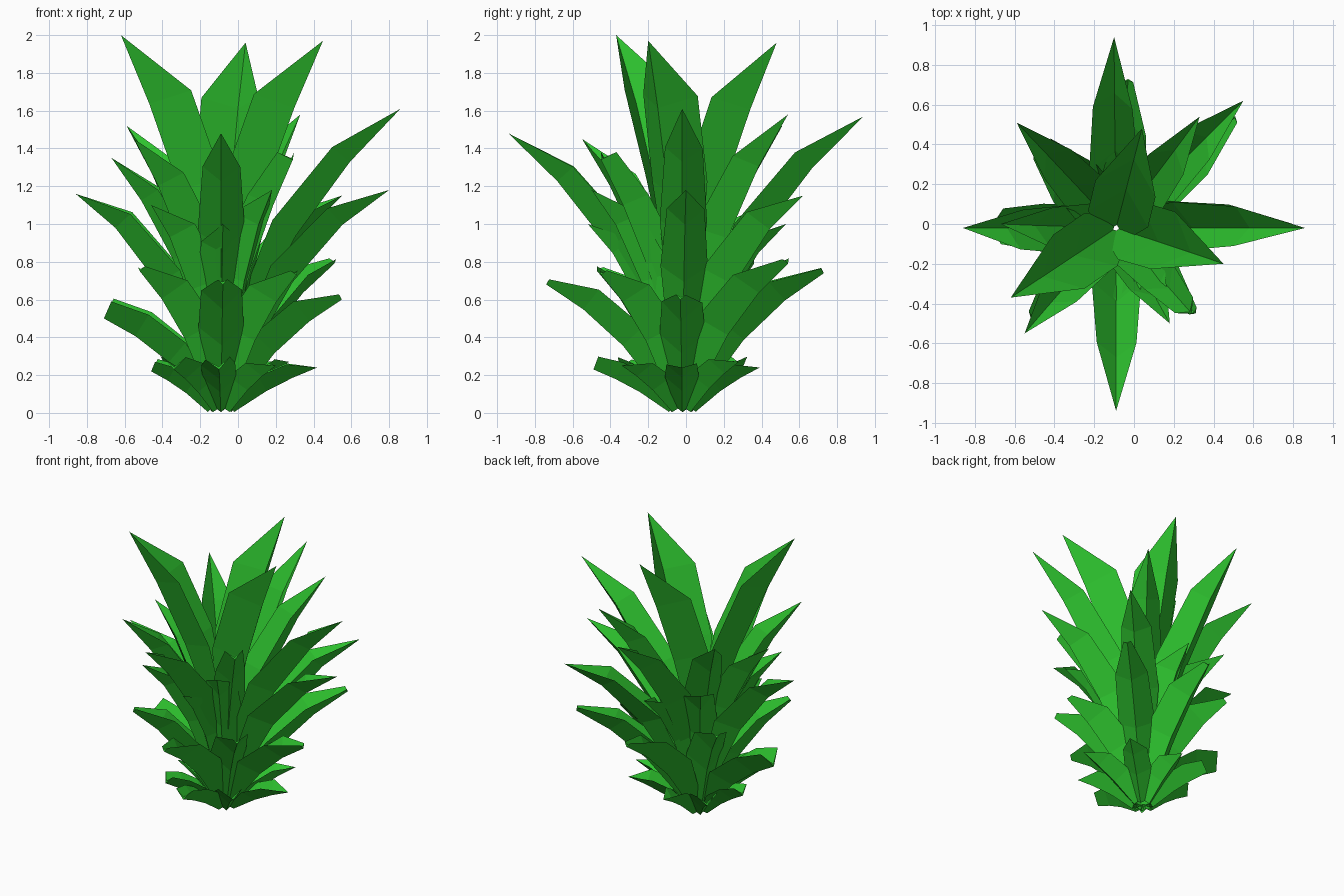
import bpy, bmesh, math, random
from mathutils import Vector, Matrix

if "Cube" in bpy.data.objects:
    bpy.data.objects.remove(bpy.data.objects["Cube"])

random.seed(4)
green = bpy.data.materials.new("leaf_green")
green.diffuse_color = (0.026, 0.53, 0.027, 1)
green.use_nodes = True
green.node_tree.nodes["Principled BSDF"].inputs["Base Color"].default_value = green.diffuse_color
AXIS = Vector((-0.09, -0.02, 0))


def add_leaf(bm, tip, base_z, base_r, width, end_w, fold, shape, arch):
    """Deeply folded low-poly leaf: thin V section, arching out to its tip."""
    tip = Vector(tip)
    out = Vector((tip.x - AXIS.x, tip.y - AXIS.y, 0))
    reach = out.length
    out.normalize()
    start = AXIS + out * base_r + Vector((0, 0, base_z))
    rise = tip.z - base_z
    ctrl = start + out * (reach - base_r) * 0.43 + Vector((0, 0, rise * arch))
    side = Vector((0, 0, 1)).cross(out)
    roll = random.uniform(-0.15, 0.15)
    rings = []
    for t, w in ((0, 0.4), (0.42, shape[0]), (0.73, shape[1]), (1, None)):
        p = start * (1 - t) ** 2 + ctrl * 2 * t * (1 - t) + tip * t * t
        tan = ((ctrl - start) * (1 - t) + (tip - ctrl) * t).normalized()
        hw = end_w if w is None else width * w
        if hw < 0.005:
            rings.append([bm.verts.new(p)])
            continue
        rot = Matrix.Rotation(roll * t, 3, tan)
        s = rot @ side
        n = rot @ tan.cross(side).normalized()
        if n.dot(out) > 0:
            n = -n
        lift = n * hw * fold
        pts = [p - s * hw + lift, p, p + s * hw + lift, p + n * 0.015]
        for q in pts:
            q.z = max(q.z, 0.0)
        rings.append([bm.verts.new(q) for q in pts])
    for a, b in zip(rings, rings[1:]):
        for i in range(4):
            j = (i + 1) % 4
            if len(b) == 1:
                bm.faces.new((a[i], a[j], b[0]))
            else:
                bm.faces.new((a[i], a[j], b[j], b[i]))
    for r in (rings[0], rings[-1]):
        if len(r) == 4:
            bm.faces.new(r)


def tier(name, base_z, base_r, width, end_w, tips, arch, fold=1.15, shape=(1.0, 0.8)):
    bm = bmesh.new()
    for tip in tips:
        add_leaf(bm, tip, base_z, base_r, width, end_w, fold, shape, arch)
    bmesh.ops.recalc_face_normals(bm, faces=bm.faces)
    me = bpy.data.meshes.new(name)
    bm.to_mesh(me)
    bm.free()
    me.materials.append(green)
    ob = bpy.data.objects.new(name, me)
    bpy.context.collection.objects.link(ob)


# Tall crown leaves
tier("crown_leaves", 0.5, 0.03, 0.165, 0,
     [(-.62, -.37, 2.0), (.45, -.20, 1.97), (.04, .48, 1.96)], 0.57, 1.15, (0.95, 0.95))

# Long upper leaves
tier("upper_leaves", 0.3, 0.05, 0.125, 0,
     [(.86, -.02, 1.61), (-.10, .94, 1.57), (-.09, -.94, 1.48), (.33, .54, 1.58),
      (-.59, .51, 1.52), (-.55, -.55, 1.45), (-.67, 0, 1.35)], 0.64)
tier("upper_blunt_leaf", 0.3, 0.05, 0.12, 0.06, [(.29, -.45, 1.34)], 0.6)

# Middle leaves
tier("middle_leaves", 0.13, 0.06, 0.125, 0,
     [(.80, 0, 1.18), (-.86, -.02, 1.16), (.55, .62, 1.15), (.18, -.50, 1.18),
      (-.08, -.52, 1.0), (-.03, .53, 1.0), (-.46, -.45, 1.1), (-.42, .43, 1.1)], 0.74)

# Lower leaves, some of them cut blunt
tier("lower_blunt_leaf", 0.03, 0.06, 0.12, 0.09, [(-.71, 0, .50)], 0.68, 1.2, (1, 1))
tier("lower_leaves", 0.03, 0.06, 0.12, 0.025,
     [(.55, -.03, .60), (-.08, -.74, .68), (-.03, .73, .74), (.51, .54, .79),
      (-.52, -.47, .75), (-.50, .36, .79), (.31, -.45, .73)], 0.67, 1.2, (1, 0.9))

# Short leaves at the foot
tier("foot_leaves", 0.005, 0.07, 0.09, 0,
     [(.42, -.02, .24), (-.09, .39, .24), (.27, .28, .27), (.20, -.34, .25)],
     0.6, 1.0, (1, 0.9))
tier("foot_blunt_leaves", 0.005, 0.07, 0.09, 0.065,
     [(-.46, 0, .22), (-.10, -.49, .23), (-.34, -.35, .23), (-.38, .30, .24)],
     0.6, 1.0, (1, 1))
